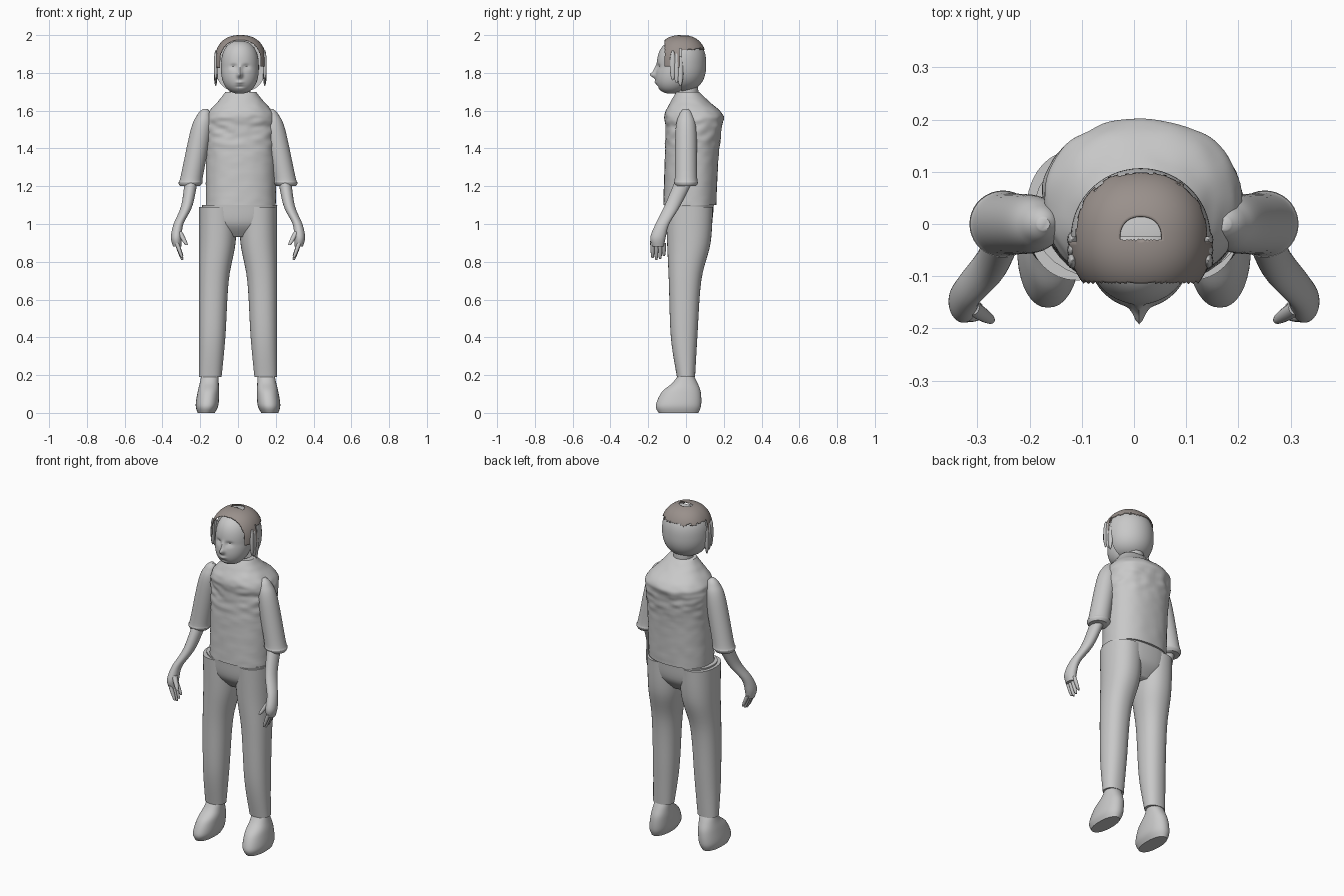
import bpy, bmesh, math
from mathutils import Vector, noise

cube = bpy.data.objects.get("Cube")
if cube:
    bpy.data.objects.remove(cube)


def material(name, rgb):
    made = bpy.data.materials.new(name)
    made.use_nodes = True
    made.diffuse_color = (*rgb, 1)
    shader = made.node_tree.nodes["Principled BSDF"]
    shader.inputs["Base Color"].default_value = made.diffuse_color
    return made


grey = material("plain_grey", (.58, .58, .58))
brown = material("hair_brown", (.32, .28, .26))


def smooth_rows(rows, steps):
    """Catmull-Rom interpolation through the section rows."""
    points = [Vector(row) for row in rows]
    points = [points[0]] + points + [points[-1]]
    result = []
    for a, b, c, d in zip(points, points[1:], points[2:], points[3:]):
        for i in range(steps):
            t = i / steps
            result.append(b + (t * (c - a) + t * t * (2 * a - 5 * b + 4 * c - d)
                               + t ** 3 * (3 * b - a - 3 * c + d)) / 2)
    return result + [points[-1]]


def loft(name, rows, colour=grey, side=1, steps=6, segments=36, power=2,
         warp=None, keep=None):
    """Skin rows of (z, centre x, centre y, half width, half depth)."""
    bm = bmesh.new()
    rings = []
    for z, x, y, width, depth in smooth_rows(rows, steps):
        ring = []
        for k in range(segments):
            angle = math.tau * k / segments
            c, s = math.cos(angle), math.sin(angle)
            point = Vector((side * (x + width * math.copysign(abs(c) ** (2 / power), c)),
                            y + depth * math.copysign(abs(s) ** (2 / power), s), z))
            ring.append(bm.verts.new(warp(point) if warp else point))
        rings.append(ring)
    for lower, upper in zip(rings, rings[1:]):
        for k in range(segments):
            bm.faces.new((lower[k - 1], lower[k], upper[k], upper[k - 1]))
    bm.faces.new(rings[0])
    bm.faces.new(rings[-1])
    bmesh.ops.recalc_face_normals(bm, faces=bm.faces)
    if keep:
        unwanted = [face for face in bm.faces if not keep(face.calc_center_median())]
        bmesh.ops.delete(bm, geom=unwanted, context='FACES')
    mesh = bpy.data.meshes.new(name)
    bm.to_mesh(mesh)
    bm.free()
    mesh.materials.append(colour)
    part = bpy.data.objects.new(name, mesh)
    bpy.context.collection.objects.link(part)
    bpy.ops.object.select_all(action='DESELECT')
    bpy.context.view_layer.objects.active = part
    part.select_set(True)
    bpy.ops.object.shade_smooth_by_angle(angle=math.radians(50))
    return part


def ball(name, centre, radii, count=40, fullness=2.4, **options):
    """Rounded ellipsoid, built as a loft."""
    x, y, z = centre
    width, depth, height = radii
    rows = []
    for i in range(count):
        angle = math.pi * (i + .5) / count
        rise = -math.cos(angle)
        rise = math.copysign(abs(rise) ** (2 / fullness), rise)
        girth = math.sin(angle) ** (2 / fullness)
        rows.append((z + height * rise, x, y, width * girth, depth * girth))
    return loft(name, rows, steps=1, **options)


def digit(name, start, end, radius, side):
    """Finger with a rounded tip between two points."""
    rows = []
    for t in (0, .4, .8, 1):
        x, y, z = Vector(start).lerp(Vector(end), t)
        girth = radius * (1 - t ** 4 / 2)
        rows.append((z, x, y, girth, girth))
    loft(name, rows, side=side, segments=12)


# Shirt with soft cloth wrinkles, strongest at the chest
def wrinkle(point):
    chest = math.exp(-((point.z - 1.5) * 11) ** 2)
    bump = noise.noise(Vector((point.x * 18, point.y * 18, point.z * 32)))
    outward = Vector((point.x, point.y, 0)).normalized()
    return point + outward * bump * (.002 + .006 * chest)


shirt = [(1.1, .02, .185, .14), (1.35, .03, .185, .142), (1.5, .04, .19, .148),
         (1.58, .04, .18, .154), (1.65, .02, .12, .1), (1.7, .01, .08, .06)]
loft("shirt", [(z, .015, y, width, depth) for z, y, width, depth in shirt],
     steps=14, segments=72, power=2.3, warp=wrinkle)
ball("neck", (.01, .01, 1.7), (.055, .055, .1))

# Head with a jaw drawn forward and sculpted features:
# distance from the middle, height, spread across, spread up, forward push
FEATURES = {
    "nose_tip": (0, 1.79, .013, .016, .03),
    "nose_bridge": (0, 1.82, .01, .02, .012),
    "eye_socket": (.034, 1.832, .017, .012, -.012),
    "eyelid": (.034, 1.828, .011, .006, .006),
    "lips": (0, 1.75, .018, .008, .008),
    "chin_crease": (0, 1.727, .02, .005, -.005),
}


def sculpt(point):
    point.y -= max(0, 1.83 - point.z) * .2
    if point.y < -.06:
        for offset, height, across, up, push in FEATURES.values():
            sideways = (abs(point.x - .01) - offset) / across
            upward = (point.z - height) / up
            point.y -= push * math.exp(-sideways ** 2 - upward ** 2)
    return point


ball("head", (.01, -.05, 1.83), (.1, .105, .14), count=90, segments=96, warp=sculpt)


# Rounded back of the head, cut flat behind the face
def flat_front(point):
    point.y = max(point.y, -.025)
    return point


ball("back_of_head", (.013, -.025, 1.846), (.134, .132, .146), segments=60, warp=flat_front)


# Hair cap, open over the forehead, ragged behind and parted at the crown
def hair_area(centre):
    ragged = noise.noise(centre * 60) / 80
    edge = 1.83 if centre.y < -.03 else 1.925
    crown = centre.z > 1.997 and centre.y > -.03
    return centre.y > -.113 and centre.z > edge + ragged and not crown


hair = ball("hair_cap", (.013, -.025, 1.846), (.138, .136, .154), colour=brown,
            count=90, segments=120, power=2.2, keep=hair_area)
hair.modifiers.new("thickness", 'SOLIDIFY').thickness = .003

for side, label in ((1, "left"), (-1, "right")):
    # Loose locks beside the face
    for i in range(3):
        ball(f"{label}_hair_lock_{i}", (.13 + side * .012, -.03 - .02 * i, 1.81 + .015 * i),
             (.01, .016, .08), side=side, count=16, segments=12, fullness=2)

    # Sleeve with rolled cuff, hanging slightly outward
    sleeve = [(1.61, .012), (1.58, .035), (1.5, .055), (1.25, .059), (1.22, .064), (1.2, .052)]
    loft(f"{label}_sleeve",
         [(z, .175 + (1.6 - z) * .2, 0, girth, girth) for z, girth in sleeve], side=side)

    # Forearm running into the palm
    forearm = [(1.25, .245, 0, .035), (1.1, .27, -.07, .03), (1, .315, -.125, .026),
               (.93, .326, -.148, .029), (.88, .322, -.148, .022)]
    loft(f"{label}_forearm",
         [(z, x, y, girth, girth * 1.4) for z, x, y, girth in forearm], side=side)

    # Fingers and thumb
    for i, length in enumerate((.07, .08, .075, .06)):
        y = -.177 + .02 * i
        digit(f"{label}_finger_{i}", (.325, y, .9), (.295, y, .89 - length), .011, side)
    digit(f"{label}_thumb", (.31, -.16, .96), (.273, -.184, .89), .014, side)

    # Trouser leg, straight along its outer edge
    leg = [(1.09, .017, .1, .125), (.9, .015, .097, .115), (.7, -.005, .079, .086),
           (.4, -.01, .07, .07), (.19, 0, .06, .048)]
    loft(f"{label}_trouser_leg",
         [(z, .207 - width, y, width, depth) for z, y, width, depth in leg],
         side=side, power=2.2)

    # Shoe, longest just above the sole
    shoe = [(.21, 0, .045, .035), (.16, -.005, .05, .065), (.11, -.025, .057, .103),
            (.04, -.04, .06, .12), (0, -.04, .045, .105)]
    loft(f"{label}_shoe",
         [(z, .168 - z / 10, y, width, depth) for z, y, width, depth in shoe],
         side=side, power=2.2)

# Trouser waist joining both legs
waist = [(.93, .1), (1, .18), (1.1, .2)]
loft("trouser_waist",
     [(z, .008, .017, girth, girth * .65) for z, girth in waist], power=2.4)
